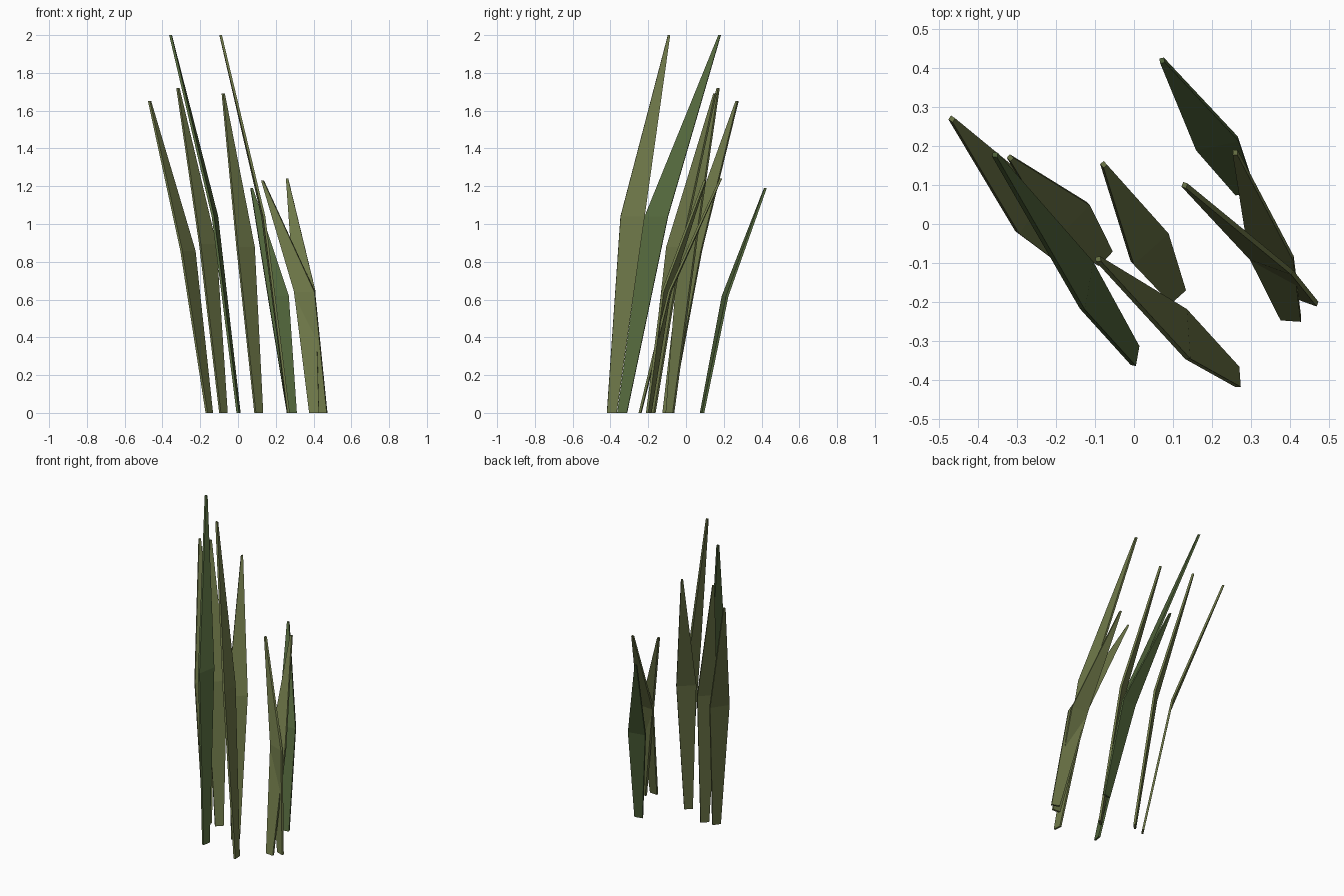
import bpy, bmesh
from math import radians, cos, sin
from mathutils import Vector

if "Cube" in bpy.data.objects:
    bpy.data.objects.remove(bpy.data.objects["Cube"])


def material(name, color):
    m = bpy.data.materials.new(name)
    m.diffuse_color = color
    m.use_nodes = True
    m.node_tree.nodes["Principled BSDF"].inputs["Base Color"].default_value = m.diffuse_color
    return m


olive = material("olive_green", (0.155, 0.185, 0.065, 1))
green = material("deep_green", (0.085, 0.135, 0.045, 1))
THICK = 0.013


def blade(name, base, mid, tip, angle, mid_width, mat):
    """Flat tapering blade: three rectangular sections, wide at the bend."""
    a = radians(angle)
    across, depth = Vector((cos(a), sin(a), 0)), Vector((-sin(a), cos(a), 0))
    stations = [((base[0], base[1], 0), 0.052),
                ((mid[0], mid[1], tip[2] * 0.52), mid_width),
                (tip, 0.012)]
    bm = bmesh.new()
    rings = []
    for centre, width in stations:
        rings.append([bm.verts.new(Vector(centre) + across * sx * width / 2
                                   + depth * sy * THICK / 2)
                      for sx, sy in ((-1, -1), (1, -1), (1, 1), (-1, 1))])
    for low, high in zip(rings, rings[1:]):
        for i in range(4):
            j = (i + 1) % 4
            bm.faces.new((low[i], low[j], high[j], high[i]))
    bm.faces.new(rings[0][::-1])
    bm.faces.new(rings[-1])
    bmesh.ops.recalc_face_normals(bm, faces=bm.faces)
    mesh = bpy.data.meshes.new(name)
    bm.to_mesh(mesh)
    bm.free()
    mesh.materials.append(mat)
    bpy.context.collection.objects.link(bpy.data.objects.new(name, mesh))


# Blades: base xy, bend xy, tip xyz, width direction in degrees, bend width
blades = [
    ((-.152, -.100), (-.265, .030), (-.468, .270, 1.65), 56, .125, olive),
    ((.003, -.338), (-.122, -.157), (-.357, .178, 2.00), 80, .125, green),
    ((-.077, -.085), (-.160, .010), (-.318, .170, 1.72), 46, .120, olive),
    ((.266, -.393), (.134, -.283), (-.092, -.090, 2.00), 94, .128, olive),
    ((.110, -.183), (.040, -.060), (-.078, .153, 1.69), 42, .120, olive),
    ((.285, .085), (.213, .207), (.072, .420, 1.19), 12, .112, green),
    ((.447, -.197), (.353, -.105), (.130, .100, 1.23), -20, .114, olive),
    ((.403, -.243), (.353, -.085), (.260, .184, 1.24), -4, .114, olive),
]
for n, spec in enumerate(blades, 1):
    blade(f"grass_blade_{n}", *spec)
